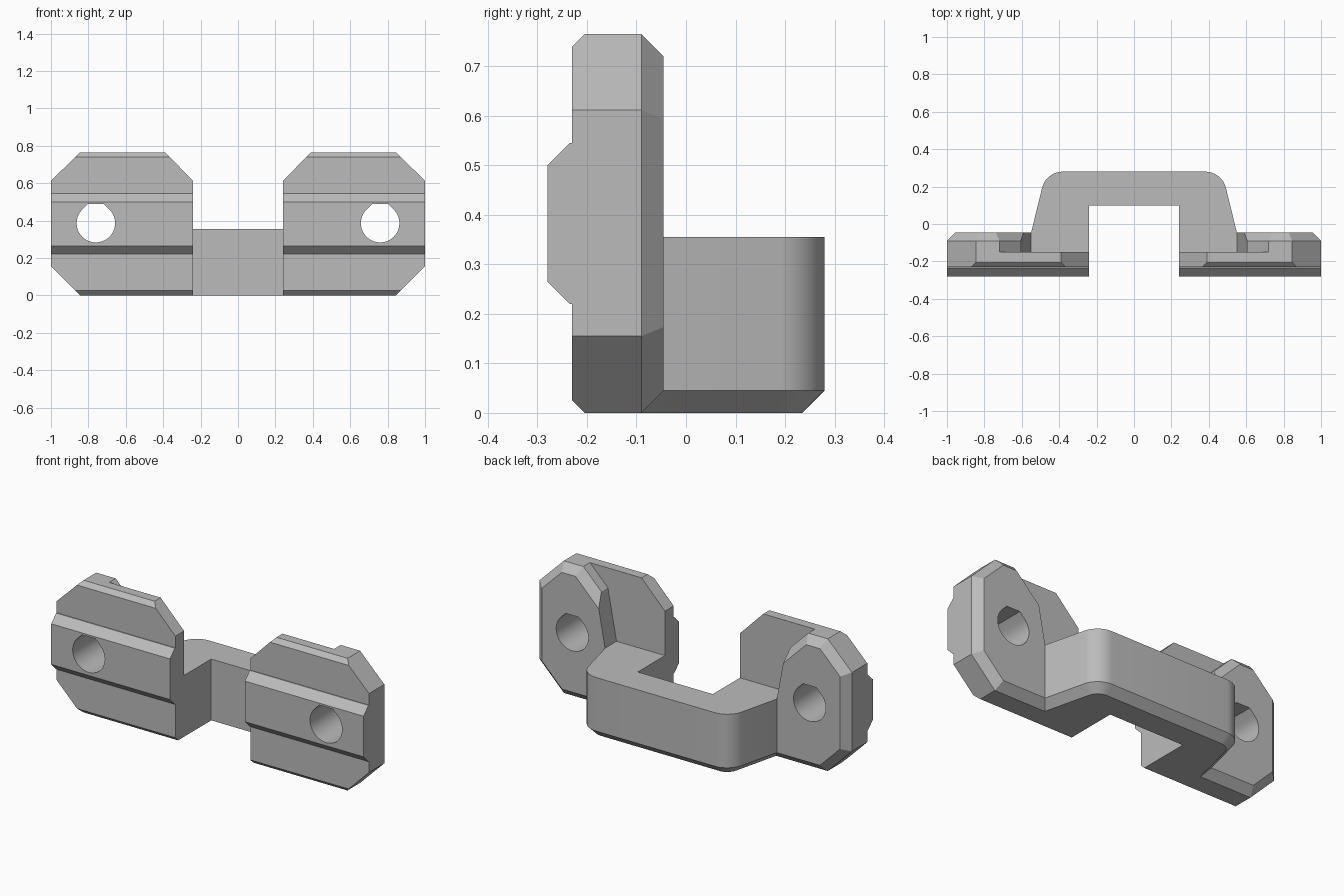
import bpy, bmesh, math
from mathutils import Vector, geometry

cube = bpy.data.objects.get("Cube")
if cube:
    bpy.data.objects.remove(cube, do_unlink=True)

grey = bpy.data.materials.new("plain_grey")
grey.use_nodes = True
grey.diffuse_color = (0.5, 0.5, 0.5, 1)
grey.node_tree.nodes["Principled BSDF"].inputs["Base Color"].default_value = (0.5, 0.5, 0.5, 1)


def loft(name, rings):
    """Solid through matching rings of 3D points, capped at both ends."""
    bm = bmesh.new()
    loops = [[bm.verts.new(p) for p in ring] for ring in rings]
    n = len(loops[0])
    for a, b in zip(loops, loops[1:]):
        for i in range(n):
            j = (i + 1) % n
            bm.faces.new((a[i], a[j], b[j], b[i]))
    bm.faces.new(loops[0])
    bm.faces.new(loops[-1])
    bmesh.ops.recalc_face_normals(bm, faces=bm.faces)
    mesh = bpy.data.meshes.new(name)
    bm.to_mesh(mesh)
    bm.free()
    mesh.materials.append(grey)
    ob = bpy.data.objects.new(name, mesh)
    bpy.context.collection.objects.link(ob)
    return ob


def along_y(pts, y):
    return [(x, y, z) for x, z in pts]


def along_z(pts, z):
    return [(x, y, z) for x, y in pts]


def inset(pts, dists):
    """Move each edge of a counter-clockwise outline inward by its own distance."""
    n = len(pts)
    lines = []
    for i, d in enumerate(dists):
        a, b = Vector(pts[i]), Vector(pts[(i + 1) % n])
        t = (b - a).normalized()
        shift = Vector((-t.y, t.x)) * d
        lines.append((a + shift, b + shift, t))
    out = []
    for i in range(n):
        (a, b, s), (c, d, t) = lines[i - 1], lines[i]
        flat = abs(s.x * t.y - s.y * t.x) < 1e-5
        out.append(c if flat else geometry.intersect_line_line(
            a.to_3d(), b.to_3d(), c.to_3d(), d.to_3d())[0].to_2d())
    return out


def apply(ob, mod):
    bpy.context.view_layer.objects.active = ob
    bpy.ops.object.modifier_apply(modifier=mod.name)


def combine(ob, other, operation):
    mod = ob.modifiers.new("bool", 'BOOLEAN')
    mod.operation, mod.solver, mod.object = operation, 'EXACT', other
    apply(ob, mod)
    bpy.data.objects.remove(other, do_unlink=True)


CH = 0.045  # rear and bottom chamfer

# Front plate: railed side profile trimmed to an octagon-like outline
side = [(-0.15, 0), (-0.15, 0.765), (-0.205, 0.765), (-0.23, 0.74), (-0.23, 0.545), (-0.235, 0.545),
        (-0.28, 0.5), (-0.28, 0.265), (-0.235, 0.22), (-0.23, 0.22), (-0.23, 0.025), (-0.205, 0)]
outline = [(0.24, 0), (0.845, 0), (1, 0.155), (1, 0.612), (0.845, 0.765), (0.39, 0.765), (0.24, 0.612)]
bracket = loft("bracket", [[(x, y, z) for y, z in side] for x in (0.24, 1)])
combine(bracket, loft("trim", [along_y(outline, y) for y in (-0.4, 0)]), 'INTERSECT')

# Rear pad with chamfered back edge; its sloped inner wall stays sharp
pad = [(0.484, 0), (0.845, 0), (1, 0.155), (1, 0.612), (0.845, 0.765), (0.72, 0.765),
       (0.605, 0.65), (0.55, 0.355)]
back = inset(pad, [CH] * 6 + [0, 0])
combine(bracket, loft("rear_pad", [along_y(pad, -0.16), along_y(pad, -0.09), along_y(back, -0.045)]), 'UNION')

# Flat-topped teardrop bolt hole
R = 0.103
hole = [(0.76 + R * math.cos(math.radians(a)), 0.386 + R * math.sin(math.radians(a)))
        for a in range(135, 406, 9)]
hole += [(0.76 + R * 0.414, 0.386 + R), (0.76 - R * 0.414, 0.386 + R)]
combine(bracket, loft("bolt_hole", [along_y(hole, y) for y in (-0.5, 0.2)]), 'DIFFERENCE')

# Second plate
mirror = bracket.modifiers.new("mirror", 'MIRROR')
apply(bracket, mirror)

# Bridge joining the plates, rounded at the rear corners
arc = [(0.38 + 0.115 * math.cos(math.radians(a)), 0.165 + 0.115 * math.sin(math.radians(a)))
       for a in [14 + 76 * i / 10 for i in range(11)]]
half = [(0.24, 0.098), (0.24, -0.18), (0.583, -0.18)] + arc
bridge = half + [(-x, y) for x, y in reversed(half)]
n, h = len(bridge), len(half)
outer = [0, 0] + [CH] * (n - 5) + [0, 0, 0]
combine(bracket, loft("bridge", [along_z(inset(bridge, outer), 0), along_z(bridge, CH),
                                 along_z(bridge, 0.355)]), 'UNION')

# Tidy coplanar seams, then smooth only the rounded surfaces
bm = bmesh.new()
bm.from_mesh(bracket.data)
bmesh.ops.remove_doubles(bm, verts=bm.verts, dist=1e-4)
bmesh.ops.dissolve_limit(bm, angle_limit=math.radians(0.5), verts=bm.verts, edges=bm.edges)
bm.to_mesh(bracket.data)
bm.free()
bpy.ops.object.select_all(action='DESELECT')
bracket.select_set(True)
bpy.context.view_layer.objects.active = bracket
bpy.ops.object.shade_smooth_by_angle(angle=math.radians(20))
